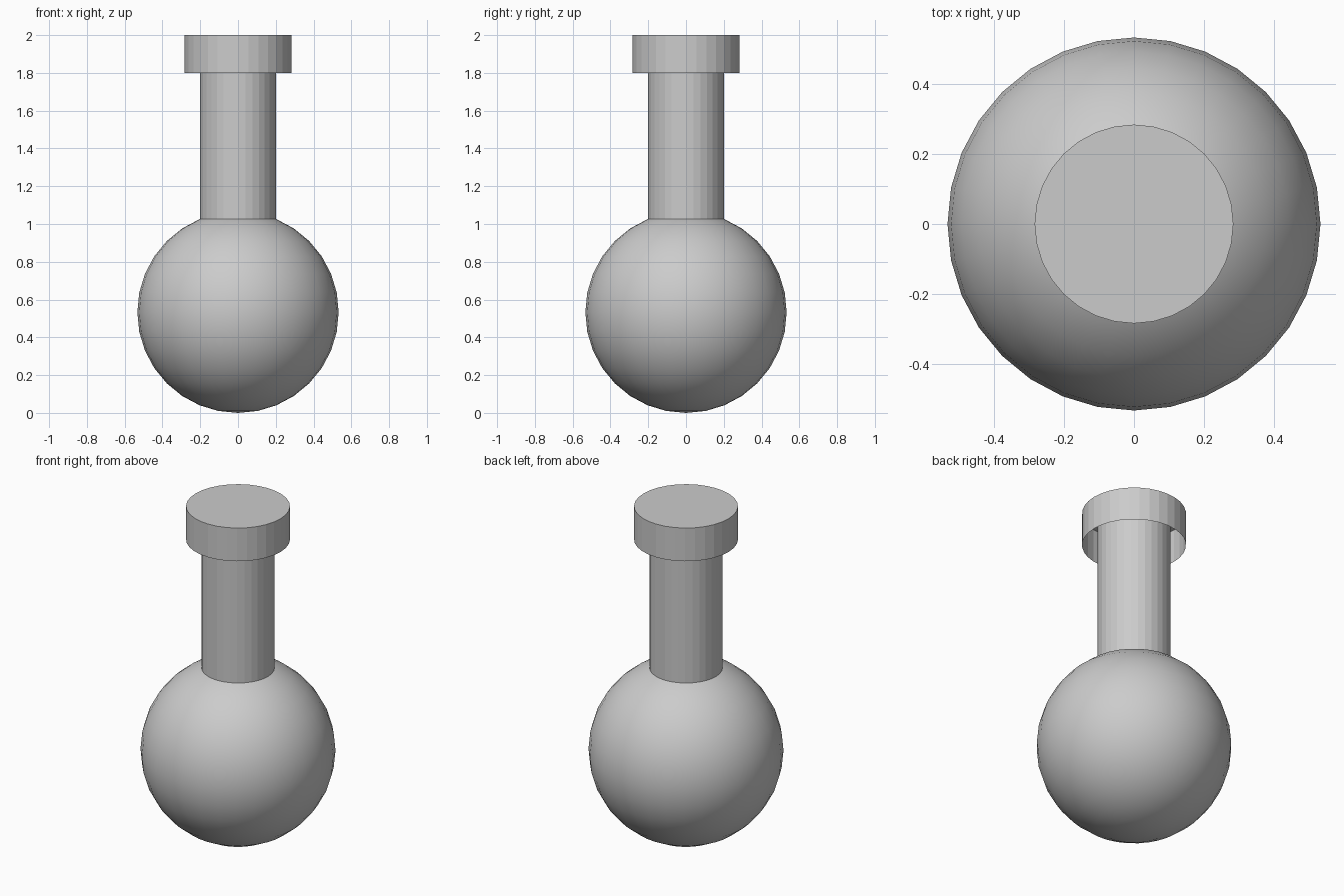
import bpy
import bmesh
from math import radians

cube = bpy.data.objects.get("Cube")
if cube:
    bpy.data.objects.remove(cube, do_unlink=True)

SEGMENTS = 32
BULB_RADIUS = 0.533

grey = bpy.data.materials.new("plain_grey")
grey.use_nodes = True
colour = (0.6, 0.6, 0.6, 1)
grey.diffuse_color = colour
grey.node_tree.nodes["Principled BSDF"].inputs["Base Color"].default_value = colour


def add_part(name, bm, angle):
    """Turn a bmesh into a named, shaded object."""
    mesh = bpy.data.meshes.new(name)
    bm.to_mesh(mesh)
    bm.free()
    mesh.materials.append(grey)
    obj = bpy.data.objects.new(name, mesh)
    bpy.context.collection.objects.link(obj)
    bpy.ops.object.select_all(action="DESELECT")
    obj.select_set(True)
    bpy.context.view_layer.objects.active = obj
    if angle:
        bpy.ops.object.shade_smooth_by_angle(angle=radians(angle))
    return obj


def tube(name, radius, bottom, top):
    """Flat-sided cylinder closed at the top and open underneath."""
    bm = bmesh.new()
    bmesh.ops.create_cone(bm, cap_ends=True, segments=SEGMENTS,
                          radius1=radius, radius2=radius, depth=top - bottom)
    underside = [f for f in bm.faces if f.normal.z < -0.9]
    bmesh.ops.delete(bm, geom=underside, context="FACES_ONLY")
    bmesh.ops.translate(bm, verts=bm.verts, vec=(0, 0, (top + bottom) / 2))
    return add_part(name, bm, 0)


# Round bulb
bm = bmesh.new()
bmesh.ops.create_uvsphere(bm, u_segments=SEGMENTS, v_segments=16, radius=BULB_RADIUS)
bmesh.ops.translate(bm, verts=bm.verts, vec=(0, 0, BULB_RADIUS))
add_part("bulb", bm, 40)

# Straight neck, running from inside the bulb up into the lip
tube("neck", 0.2, 0.98, 1.99)

# Hollow lip, closed on top
tube("lip", 0.284, 1.8, 2.0)
